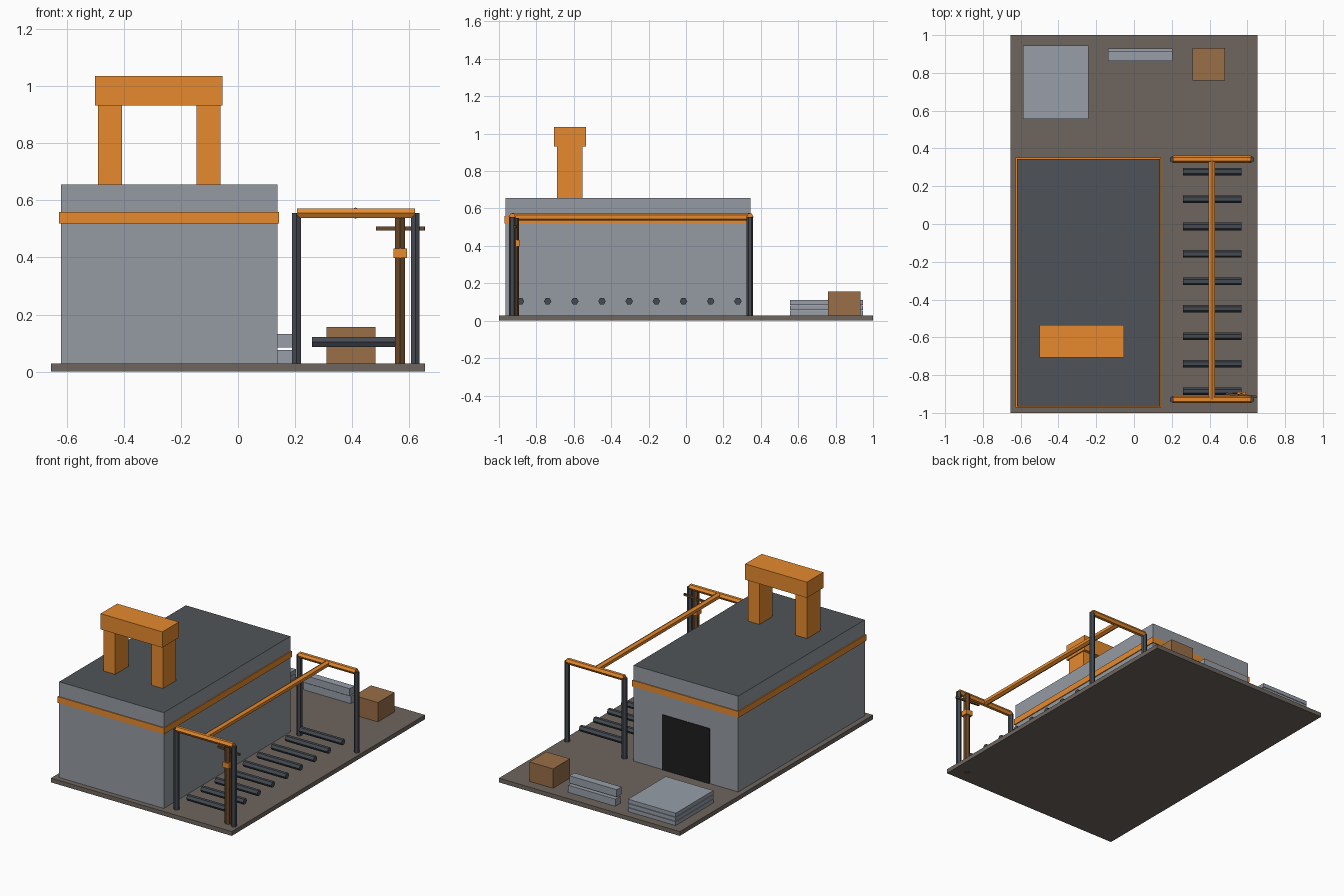
import bpy
from math import radians

old = bpy.data.objects.get("Cube")
if old:
    bpy.data.objects.remove(old, do_unlink=True)


def material(name, hex_code):
    def linear(pair):
        c = int(pair, 16) / 255
        return c / 12.92 if c < 0.04045 else ((c + 0.055) / 1.055) ** 2.4
    colour = [linear(hex_code[i:i + 2]) for i in (0, 2, 4)] + [1]
    mat = bpy.data.materials.new(name)
    mat.use_nodes = True
    mat.diffuse_color = colour
    mat.node_tree.nodes["Principled BSDF"].inputs["Base Color"].default_value = colour
    return mat


WALL = material("wall grey", "959AA2")
ROOF = material("roof dark grey", "4F5459")
ORANGE = material("painted orange", "E68A2E")
GROUND = material("ground brown grey", "6E665E")
STEEL = material("dark steel", "454B52")
SLAB = material("slab blue grey", "979EA9")
CRATE = material("crate brown", "986E47")
POLE = material("pole dark brown", "6A4828")
DOOR = material("door black", "1D1D1D")

# Rotation that lays an upright cylinder along each axis
TURN = {"x": (0, radians(90), 0), "y": (radians(90), 0, 0), "z": (0, 0, 0)}


def box(name, x, y, z, mat):
    """Box spanning the given (min, max) ranges."""
    spans = (x, y, z)
    bpy.ops.mesh.primitive_cube_add(size=1, location=[sum(s) / 2 for s in spans])
    obj = bpy.context.object
    obj.name = name
    obj.scale = [s[1] - s[0] for s in spans]
    bpy.ops.object.transform_apply(location=False, rotation=False, scale=True)
    obj.data.materials.append(mat)
    return obj


def bar(name, axis, centre, length, radius, mat):
    """Six-sided bar along one axis."""
    bpy.ops.mesh.primitive_cylinder_add(vertices=6, radius=radius, depth=length,
                                        location=centre, rotation=TURN[axis])
    obj = bpy.context.object
    obj.name = name
    obj.data.materials.append(mat)


# Ground plate
FLOOR = 0.029
box("ground_plate", (-0.655, 0.655), (-1, 1), (0.001, FLOOR), GROUND)

# Hall with a dark roof on its top face
hall = box("hall", (-0.62, 0.138), (-0.965, 0.345), (FLOOR, 0.656), WALL)
hall.data.materials.append(ROOF)
for face in hall.data.polygons:
    face.material_index = int(face.normal.z > 0.5)
box("hall_band", (-0.627, 0.144), (-0.971, 0.351), (0.519, 0.559), ORANGE)
box("back_door", (-0.414, -0.069), (0.343, 0.349), (FLOOR, 0.39), DOOR)

# Roof arch
for side, x in (("right", -0.449), ("left", -0.103)):
    box(f"arch_leg_{side}", (x - 0.042, x + 0.042), (-0.69, -0.553), (0.656, 0.932), ORANGE)
box("arch_beam", (-0.501, -0.054), (-0.706, -0.535), (0.932, 1.035), ORANGE)

# Gantry: two portals joined by a long rail
FRONT, BACK, BEAM_Z = -0.929, 0.342, 0.555
for end, y in (("front", FRONT), ("back", BACK)):
    for side, x in (("right", 0.205), ("left", 0.621)):
        bar(f"gantry_post_{end}_{side}", "z", (x, y, (FLOOR + BEAM_Z) / 2),
            BEAM_Z - FLOOR, 0.0175, STEEL)
    bar(f"gantry_crossbar_{end}", "x", (0.413, y, BEAM_Z), 0.412, 0.0195, ORANGE)
bar("gantry_rail", "y", (0.412, (FRONT + BACK) / 2, BEAM_Z), BACK - FRONT, 0.02, ORANGE)

# Row of rollers
for i in range(9):
    bar(f"roller_{i + 1}", "x", (0.414, -0.885 + 0.1453 * i, 0.104), 0.31, 0.02, STEEL)

# Signal pole, set through the plate, with a clamp and an arm
bar("pole", "z", (0.568, -0.914, 0.275), 0.55, 0.02, POLE)
box("pole_clamp", (0.544, 0.592), (-0.938, -0.89), (0.398, 0.432), ORANGE)
arm = box("pole_arm", (0.483, 0.655), (-0.913, -0.901), (0.495, 0.508), POLE)
arm.rotation_euler.z = radians(-6)

# Stored goods behind the hall
box("crate", (0.31, 0.482), (0.759, 0.933), (FLOOR, 0.156), CRATE)
for i in range(3):
    z = FLOOR + 0.028 * i
    box(f"slab_{i + 1}", (-0.587, -0.242), (0.555, 0.945), (z, z + 0.025), SLAB)
box("lower_block", (-0.138, 0.204), (0.877, 0.928), (FLOOR, 0.076), SLAB)
box("upper_block", (-0.138, 0.204), (0.864, 0.914), (0.084, 0.132), SLAB)
